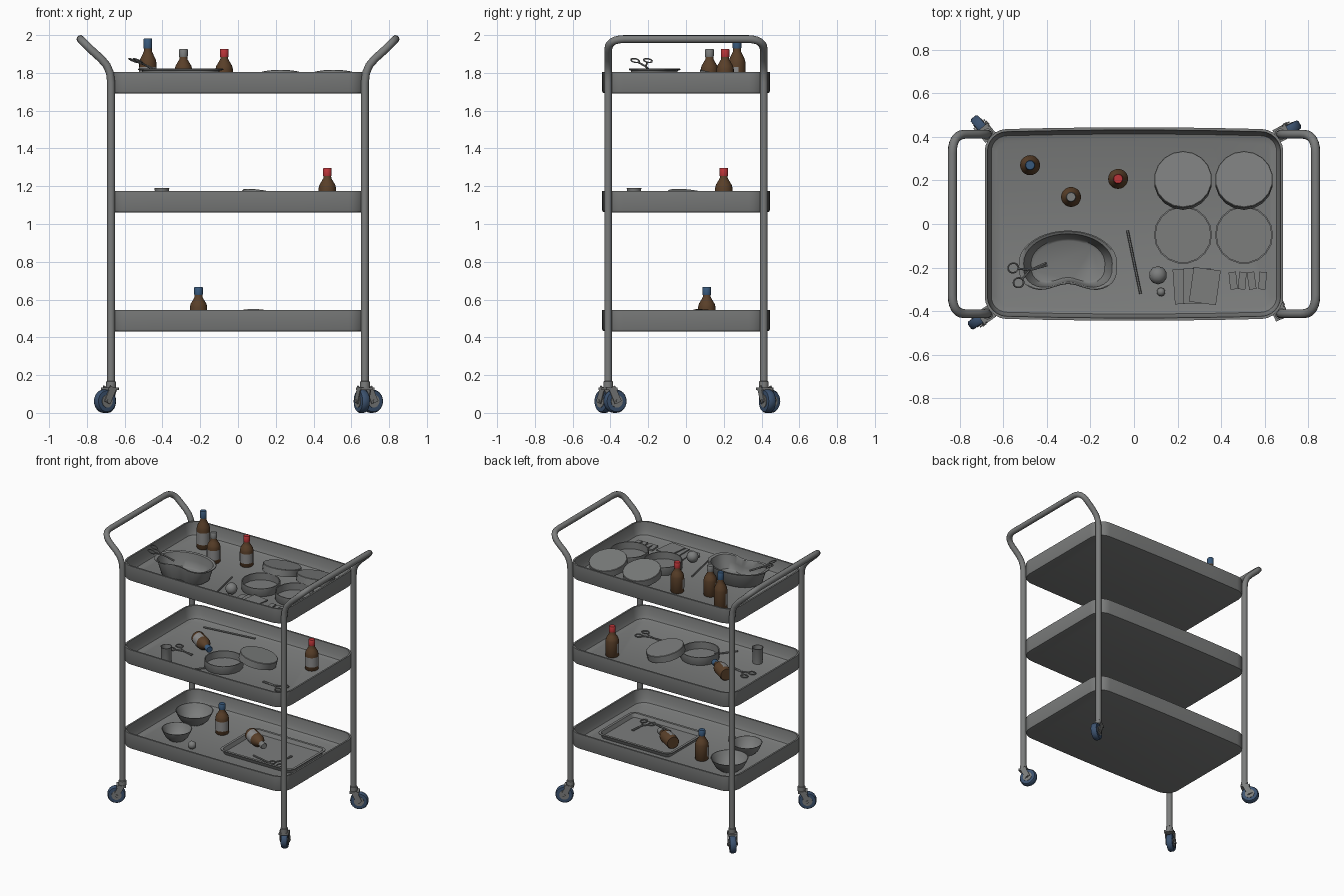
import bpy, bmesh, math
from mathutils import Matrix, Vector

if "Cube" in bpy.data.objects:
    bpy.data.objects.remove(bpy.data.objects["Cube"])
T, pi = Matrix.Translation, math.pi
I4 = Matrix.Identity(4)

def R(deg, axis='Z'):
    return Matrix.Rotation(math.radians(deg), 4, axis)

def mat(name, r, g, b):
    m = bpy.data.materials.new(name)
    m.diffuse_color = (r, g, b, 1)
    m.use_nodes = True
    m.node_tree.nodes["Principled BSDF"].inputs["Base Color"].default_value = m.diffuse_color
    return m

STEEL = mat("grey_steel", .2, .205, .203)
GLASS = mat("amber_glass", .1, .05, .022)
RED = mat("red_cap", .5, .035, .04)
BLUE = mat("blue_cap", .04, .10, .2)
TYRE = mat("navy_tyre", .045, .085, .16)
LABEL = mat("pale_label", .26, .26, .26)

def finish(name, bm, m, mx=I4):
    bmesh.ops.recalc_face_normals(bm, faces=bm.faces)
    me = bpy.data.meshes.new(name)
    bm.to_mesh(me)
    bm.free()
    me.transform(mx)
    me.materials.append(m)
    ob = bpy.data.objects.new(name, me)
    bpy.context.collection.objects.link(ob)
    return ob

def loft(name, rings, m, mx=I4):
    bm = bmesh.new()
    vs = [[bm.verts.new(p) for p in r] for r in rings]
    n = len(vs[0])
    for a, b in zip(vs, vs[1:]):
        for i in range(n):
            bm.faces.new((a[i], a[(i + 1) % n], b[(i + 1) % n], b[i]))
    bm.faces.new(vs[0])
    bm.faces.new(vs[-1])
    return finish(name, bm, m, mx)

def lathe(name, prof, m, mx=I4, n=20):
    return loft(name, [[(r * math.cos(2 * pi * i / n), r * math.sin(2 * pi * i / n), z)
                        for i in range(n)] for r, z in prof], m, mx)

def box(name, size, m, mx=I4):
    bm = bmesh.new()
    bmesh.ops.create_cube(bm, size=1, matrix=Matrix.Diagonal((*size, 1)))
    return finish(name, bm, m, mx)

def ball(name, p, r):
    bm = bmesh.new()
    bmesh.ops.create_icosphere(bm, subdivisions=2, radius=r)
    finish(name, bm, STEEL, T(p))

def tube(name, pts, r, m, mx=I4, cyclic=False, res=3):
    cu = bpy.data.curves.new(name, 'CURVE')
    cu.dimensions, cu.bevel_depth, cu.bevel_resolution, cu.use_fill_caps = '3D', r, res, True
    s = cu.splines.new('POLY')
    s.points.add(len(pts) - 1)
    for q, p in zip(s.points, pts):
        q.co = (*(mx @ Vector(p)), 1)
    s.use_cyclic_u = cyclic
    cu.materials.append(m)
    ob = bpy.data.objects.new(name, cu)
    bpy.context.collection.objects.link(ob)

def rounded(hx, hy, r, z, bow=0):
    pts = []
    for k, (sx, sy) in enumerate(((1, 1), (-1, 1), (-1, -1), (1, -1))):
        for i in range(7):
            a = pi / 2 * (k + i / 6)
            pts.append(((hx - r) * sx + r * math.cos(a), (hy - r) * sy + r * math.sin(a)))
        if k % 2 == 0:   # extra points along the long sides
            pts += [(sx * f * (hx - r), sy * hy) for f in (.6, .2, -.2, -.6)]
    return [(x, y * (1 + bow * (1 - (x / hx) ** 2)), z) for x, y in pts]

def tray(name, hx, hy, r, steps, mx, bow=0):
    loft(name, [rounded(hx - i, hy - i, r - i, z, bow) for i, z in steps], STEEL, mx)

# three shelves
for nm, z in (("bottom", .43), ("middle", 1.06), ("top", 1.69)):
    tray(nm + "_tray", .685, .433, .1, [(.02, 0), (.004, .004), (0, .012), (0, .115), (.012, .115),
         (.018, .05), (.03, .024), (.055, .015)], T((0, 0, z)), .025)

# two end frames: posts and push handle in one bent tube
for s, nm in ((-1, "left"), (1, "right")):
    half = [(.672, .412, .14), (.672, .412, 1.75), (.678, .412, 1.80), (.695, .412, 1.84), (.725, .412, 1.875)]
    a, c, b = Vector((.775, .412, 1.92)), Vector((.834, .412, 1.979)), Vector((.834, .325, 1.979))
    half += [tuple(a * (1 - t) ** 2 + c * 2 * t * (1 - t) + b * t * t) for t in (0, .17, .33, .5, .67, .83, 1)]
    path = half + [(x, -y, z) for x, y, z in reversed(half)]
    tube(nm + "_frame", [(s * x, y, z) for x, y, z in path], .021, STEEL)

# swivelled casters
for nm, x, y, a in (("front_left", -.672, -.412, 215), ("front_right", .672, -.412, 115),
                    ("back_left", -.672, .412, 130), ("back_right", .672, .412, 28)):
    M = T((x, y, 0)) @ R(a)
    lathe(nm + "_collar", [(.026, .13), (.026, .165), (.021, .168)], STEEL, M)
    box(nm + "_fork_top", (.065, .066, .014), STEEL, M @ T((.008, 0, .128)))
    for s in (-1, 1):
        box(nm + "_fork_side", (.04, .006, .09), STEEL, M @ T((.026, s * .03, .095)) @ R(-25, 'Y'))
    W = M @ T((.04, 0, .062)) @ R(90, 'X')
    lathe(nm + "_wheel", [(.045, -.022), (.056, -.021), (.062, -.012), (.062, .012), (.056, .021), (.045, .022)], TYRE, W, 24)
    lathe(nm + "_hub", [(.034, -.025), (.034, .025)], STEEL, W)
    lathe(nm + "_axle", [(.01, -.037), (.01, .037)], STEEL, W, 10)

# bottles: body, cap and wrapped label
def bottle(nm, mx, cap, k=1):
    M = mx @ Matrix.Diagonal((1, 1, k, 1))
    lathe(nm + "_bottle", [(.042, 0), (.046, .005), (.046, .115), (.042, .132), (.03, .152), (.021, .168), (.02, .185)], GLASS, M)
    lathe(nm + "_cap", [(.022, .18), (.023, .184), (.023, .218), (.02, .222)], cap, M)
    bm = bmesh.new()
    v = [[bm.verts.new((.0475 * math.cos(t), .0475 * math.sin(t), z)) for z in (.03, .1)]
         for t in (math.radians(170 + 20 * i) for i in range(11))]
    for a, b in zip(v, v[1:]):
        bm.faces.new((a[0], b[0], b[1], a[1]))
    finish(nm + "_label", bm, LABEL, M)

F1, F2, F3 = 1.705, 1.075, .445
bottle("tall", T((-.477, .27, F1)), BLUE, 1.25)
bottle("grey_capped", T((-.289, .124, F1)), STEEL)
bottle("red_capped", T((-.073, .207, F1)), RED)
bottle("middle_red", T((.473, .2, F2)), RED)
bottle("bottom_blue", T((-.209, .11, F3)), BLUE)
bottle("middle_tipped", T((-.40, .09, F2 + .047)) @ R(-33) @ R(90, 'Y'), BLUE)
bottle("bottom_tipped", T((.03, .11, F3 + .057)) @ R(-31) @ R(90, 'Y'), STEEL)

# round glass dishes with lids leaning on them
def dish(x, y, z, lx, ly):
    lathe("round_dish", [(.13, 0), (.133, .004), (.133, .06), (.126, .06), (.126, .008)], STEEL, T((x, y, z)), 18)
    ang = math.degrees(math.atan2(y - ly, x - lx))
    lathe("dish_lid", [(.133, -.025), (.133, .022), (.13, .025)], STEEL,
          T((lx, ly, z + .058)) @ R(ang) @ R(-13, 'Y'), 18)

dish(.225, -.05, F1, .225, .2)
dish(.505, -.05, F1, .505, .2)
dish(-.037, -.115, F2, .148, .03)

# kidney basin
def bean(k, z):
    pts = []
    for i in range(40):
        t = 2 * pi * i / 40
        x, s = .226 * math.cos(t), math.sin(t)
        y = .15 * s if s >= 0 else -.15 * (-s) ** .6 + .055 * math.exp(-(x / .1) ** 2)
        pts.append((x * k, y * k, z))
    return pts
loft("kidney_basin", [bean(k, z) for k, z in ((.72, 0), (.78, .01), (.91, .107), (1, .11), (1, .116), (.97, .118),
     (.9, .112), (.84, .06), (.75, .016), (.68, .009))], STEEL, T((-.303, -.18, F1)))

# scissors: pivot at origin, tips along +x
def scissors(mx):
    for s in (-1, 1):
        ring = [(-.075 + .026 * math.cos(i * pi / 7), s * .036 + .022 * math.sin(i * pi / 7), 0) for i in range(14)]
        tube("scissor_ring", ring, .004, STEEL, mx, True, 1)
        tube("scissor_blade", [(-.054, s * .026, 0), (0, 0, s * .002), (.09, -s * .006, 0)], .005, STEEL, mx, False, 1)

scissors(T((-.478, -.212, 1.835)) @ R(20) @ R(24, 'Y'))
scissors(T((-.4, -.08, F2 + .008)) @ R(-12))
scissors(T((.42, -.18, F2 + .008)) @ R(175))
scissors(T((.41, -.05, F3 + .02)) @ R(85))

# slim probes and swabs
for a, b in (((-.03, -.03, F1 + .01), (.03, -.32, F1 + .01)), ((-.5, .31, F2 + .01), (-.11, .36, F2 + .01)),
             ((-.2, -.33, F2 + .01), (-.1, -.2, F2 + .01)), ((.2, -.1, F3 + .02), (.38, -.14, F3 + .02))):
    tube("probe", [a, b], .006, STEEL, I4, False, 1)

# swab balls, gauze squares and small packets
ball("cotton_ball", (.11, -.235, F1 + .042), .042)
ball("small_cotton_ball", (.124, -.312, F1 + .02), .02)
ball("loose_cotton_ball", (-.228, -.22, F3 + .03), .03)
for x, a, z in ((.245, 4, .006), (.29, 0, .014), (.325, -8, .022)):
    box("gauze_square", (.125, .16, .008), STEEL, T((x, -.285, F1 + z)) @ R(a))
for x, a in ((.455, 6), (.497, -5), (.54, 8), (.59, -4)):
    box("packet", (.034, .08, .012), STEEL, T((x, -.26, F1 + .007)) @ R(a))

# beaker, bowls and instrument tray
lathe("beaker", [(.034, 0), (.038, .11), (.04, .115), (.035, .115), (.031, .008)], STEEL, T((-.403, -.275, F2)))
for x, y, r, h in ((-.46, .14, .13, .09), (-.404, -.148, .105, .08)):
    lathe("bowl", [(r * .5, 0), (r * .75, h * .3), (r * .93, h * .8), (r, h), (r * .96, h), (r * .87, h * .75),
                   (r * .68, h * .3), (r * .45, .008)], STEEL, T((x, y, F3)), 24)
tray("instrument_tray", .305, .22, .05, [(.025, 0), (.012, .03), (0, .032), (0, .037), (.018, .037), (.03, .01)],
     T((.27, .03, F3)))

# bake curves and smooth soft edges
bpy.ops.object.select_all(action='SELECT')
bpy.context.view_layer.objects.active = bpy.context.scene.objects[0]
for ob in bpy.context.scene.objects:
    if ob.type == 'CURVE':
        bpy.context.view_layer.objects.active = ob
bpy.ops.object.convert(target='MESH')
bpy.ops.object.shade_smooth_by_angle(angle=math.radians(40))
